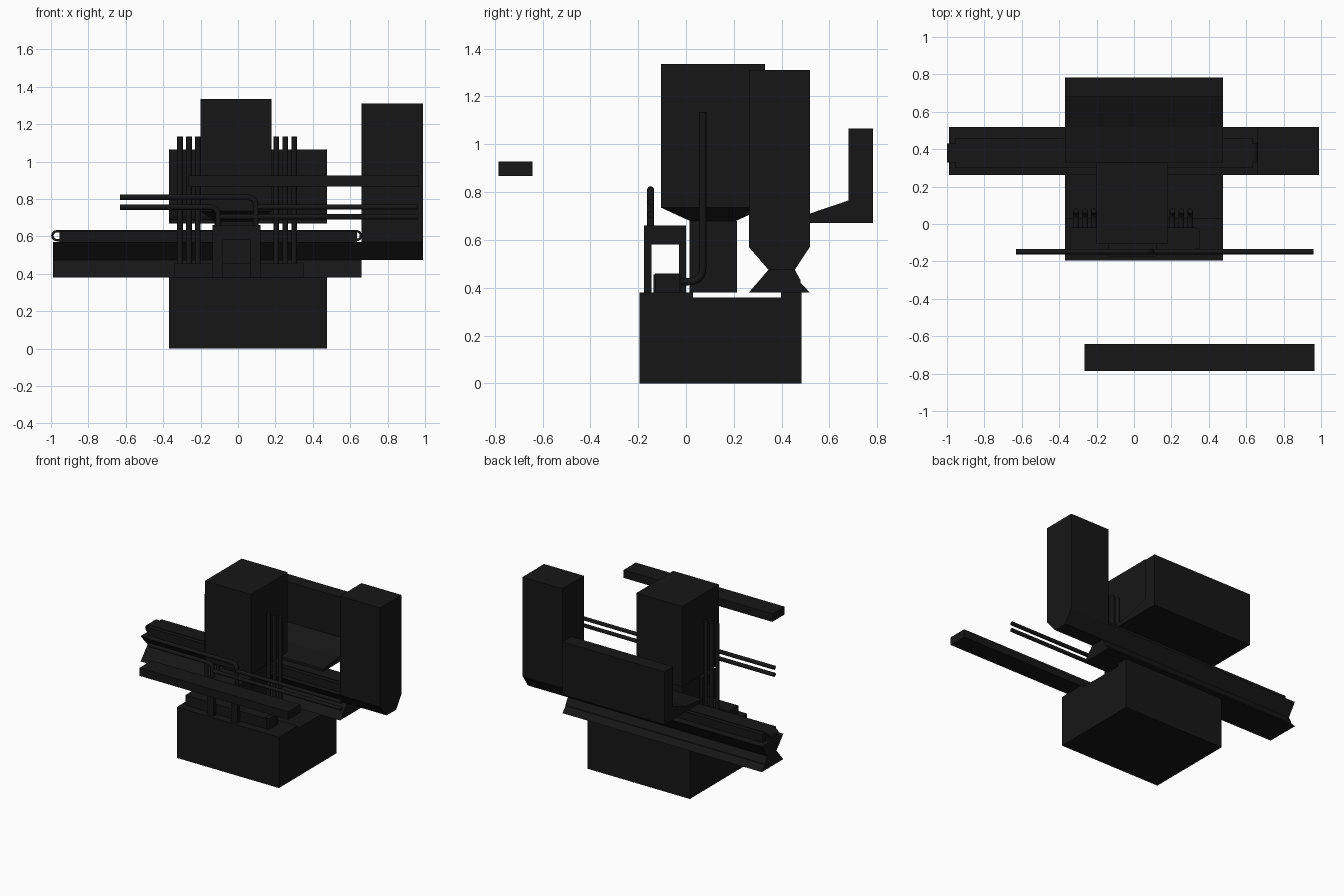
import bpy, bmesh, math
from mathutils import Vector

if "Cube" in bpy.data.objects:
    bpy.data.objects.remove(bpy.data.objects["Cube"])

black = bpy.data.materials.new("black_metal")
black.diffuse_color = (0.008, 0.008, 0.008, 1)
black.use_nodes = True
black.node_tree.nodes["Principled BSDF"].inputs["Base Color"].default_value = black.diffuse_color


def finish(bm, name):
    bmesh.ops.recalc_face_normals(bm, faces=bm.faces[:])
    me = bpy.data.meshes.new(name)
    bm.to_mesh(me)
    bm.free()
    ob = bpy.data.objects.new(name, me)
    bpy.context.collection.objects.link(ob)
    me.materials.append(black)
    return ob


def loft(name, a, b):
    """Closed solid between two matching loops of points."""
    bm = bmesh.new()
    va, vb = [bm.verts.new(p) for p in a], [bm.verts.new(p) for p in b]
    n = len(va)
    bm.faces.new(va)
    bm.faces.new(vb)
    for i in range(n):
        j = (i + 1) % n
        bm.faces.new((va[i], va[j], vb[j], vb[i]))
    return finish(bm, name)


def rect(x0, x1, y0, y1, z):
    return [(x0, y0, z), (x1, y0, z), (x1, y1, z), (x0, y1, z)]


def box(name, x0, x1, y0, y1, z0, z1):
    return loft(name, rect(x0, x1, y0, y1, z0), rect(x0, x1, y0, y1, z1))


def extrude_x(name, yz, x0, x1):
    return loft(name, [(x0, y, z) for y, z in yz], [(x1, y, z) for y, z in yz])


def pipe(name, pts, r, bend=0.05):
    """Round tube along a path with rounded corners."""
    p = [Vector(q) for q in pts]
    path = [p[0]]
    for a, c, b in zip(p, p[1:], p[2:]):
        s, e = c + (a - c).normalized() * bend, c + (b - c).normalized() * bend
        path += [(1 - t) ** 2 * s + 2 * t * (1 - t) * c + t * t * e
                 for t in (i / 6 for i in range(7))]
    path.append(p[-1])
    cu = bpy.data.curves.new(name, 'CURVE')
    cu.dimensions = '3D'
    cu.bevel_depth = r
    cu.bevel_resolution = 2
    cu.use_fill_caps = True
    sp = cu.splines.new('POLY')
    sp.points.add(len(path) - 1)
    for q, v in zip(sp.points, path):
        q.co = (*v, 1)
        q.radius = 1
    cu.materials.append(black)
    ob = bpy.data.objects.new(name, cu)
    bpy.context.collection.objects.link(ob)
    return ob


# Base with a shallow channel running across it
extrude_x("base", [(-.195, 0), (.483, 0), (.483, .38), (.397, .38), (.397, .36),
                   (.03, .36), (.03, .38), (-.195, .38)], -.37, .475)

# Cross rail with waisted section, and tall end cabinet with tapered foot
extrude_x("rail", [(.263, .38), (.518, .38), (.48, .42), (.48, .43), (.455, .475),
                   (.518, .57), (.263, .57), (.345, .475)], -.99, .66)
extrude_x("end_cabinet", [(.345, .475), (.455, .475), (.518, .57), (.518, 1.31),
                          (.263, 1.31), (.263, .57)], .66, .99)

# Conveyor belt loop around its bed
def stadium(r, y):
    return [(cx + r * math.cos(t), y, .604 + r * math.sin(t))
            for cx, t0 in ((.634, -90), (-.969, 90))
            for t in (math.radians(t0 + 22.5 * i) for i in range(9))]

bm = bmesh.new()
loops = [[bm.verts.new(q) for q in stadium(r, y)]
         for r, y in ((.03, .33), (.03, .43), (.017, .43), (.017, .33))]
for k in range(4):
    a, b = loops[k], loops[(k + 1) % 4]
    for i in range(len(a)):
        j = (i + 1) % len(a)
        bm.faces.new((a[i], a[j], b[j], b[i]))
finish(bm, "conveyor_belt")
box("belt_bed", -.955, .635, .30, .46, .57, .63)

# Head, its tapered underside and the neck
box("head", -.2, .18, -.105, .33, .735, 1.335)
loft("head_taper", rect(-.2, .18, -.105, .33, .735), rect(-.125, .105, .015, .21, .68))
box("neck", -.125, .105, .015, .213, .38, .68)

# Rear panel with sloping shelf
extrude_x("rear_panel", [(.33, .67), (.783, .67), (.783, 1.065), (.68, 1.065),
                         (.68, .765), (.518, .71), (.33, .69)], -.37, .475)

# Free-standing front bar
box("front_bar", -.265, .965, -.785, -.642, .867, .927)

# Front frame: two posts front and back, joined above
for side, x0, x1 in (("left", -.135, -.08), ("right", .065, .12)):
    box(side + "_front_post", x0, x1, -.175, -.145, .38, .6)
    box(side + "_back_post", x0, x1, -.03, 0, .38, .6)
box("frame_head", -.135, .12, -.175, 0, .58, .66)

# Manifold across the base
box("manifold", -.34, .33, -.135, -.02, .38, .455)
box("manifold_end", .315, .35, -.13, -.025, .38, .46)

# Vertical hoses bending forward into the manifold
for i, x in enumerate((-.31, -.262, -.215, .205, .253, .3)):
    pipe(f"hose_{i}", [(x, .07, 1.135), (x, .07, .425), (x, -.03, .425)], .015, .06)

# Horizontal pipes feeding the front frame
Y = -.148
for i, (x0, z, x1) in enumerate(((-.63, .81, .095), (-.63, .757, -.105))):
    pipe(f"left_pipe_{i}", [(x0, Y, z), (x1, Y, z), (x1, Y, .64)], .015)
for i, (x0, z) in enumerate(((.1, .757), (-.1, .705))):
    pipe(f"right_pipe_{i}", [(x0, Y, z), (.96, Y, z)], .014)

# Smooth only the round parts
for ob in bpy.context.scene.objects:
    ob.select_set(ob.name == "conveyor_belt")
bpy.context.view_layer.objects.active = bpy.data.objects["conveyor_belt"]
bpy.ops.object.shade_smooth_by_angle(angle=math.radians(35))
